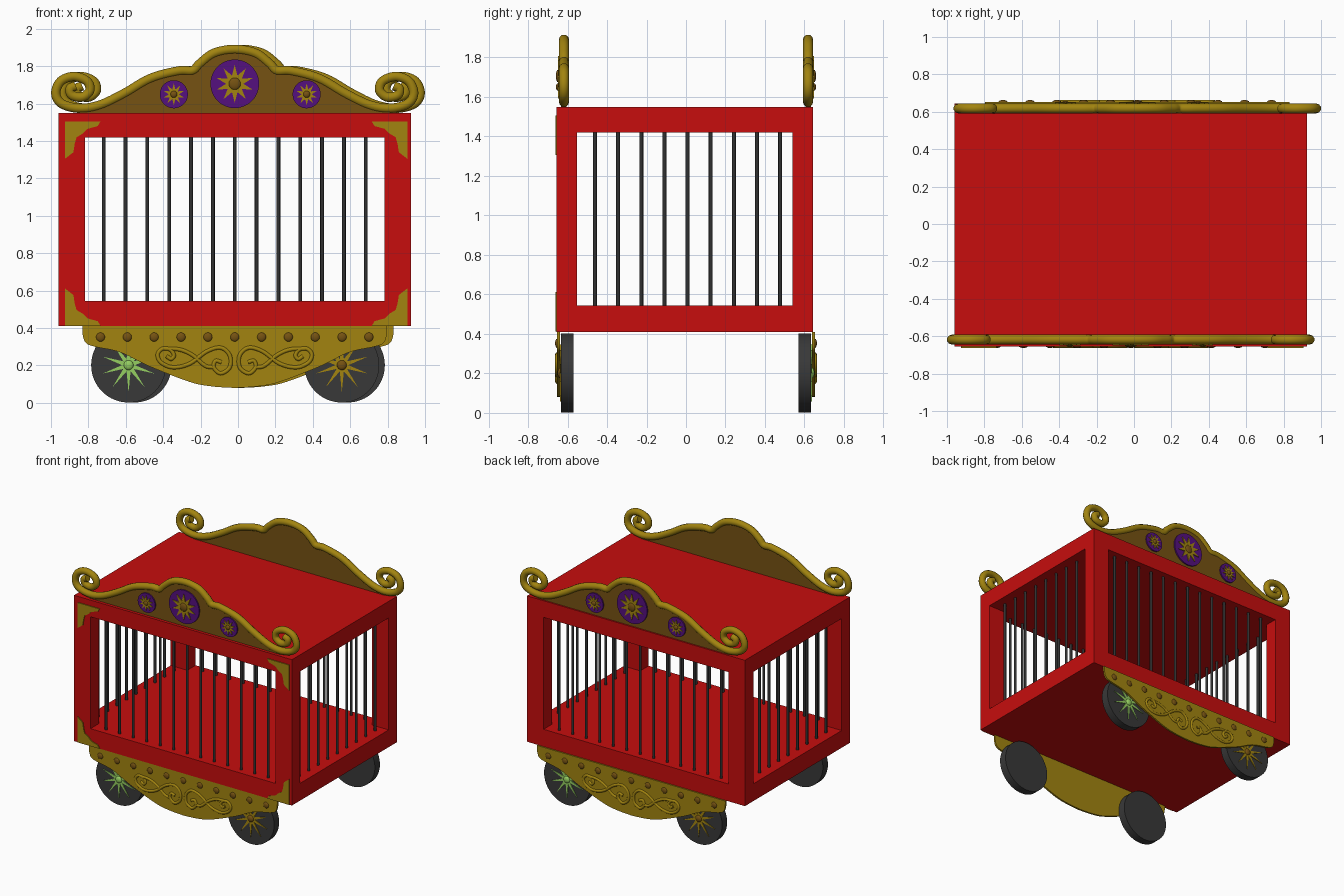
import bpy, bmesh, math
from mathutils import Matrix, Vector

if "Cube" in bpy.data.objects:
    bpy.data.objects.remove(bpy.data.objects["Cube"], do_unlink=True)


def material(name, rgb):
    m = bpy.data.materials.new(name)
    m.use_nodes = True
    m.diffuse_color = (*rgb, 1)
    m.node_tree.nodes["Principled BSDF"].inputs["Base Color"].default_value = (*rgb, 1)
    return m


RED = material("red_paint", (0.57, 0.004, 0.004))
GOLD = material("gold", (0.36, 0.23, 0.005))
BROWN = material("brown_gold", (0.18, 0.085, 0.006))
PURPLE = material("purple", (0.09, 0.005, 0.21))
GREEN = material("light_green", (0.3, 0.62, 0.12))
TYRE = material("tyre_grey", (0.04, 0.04, 0.04))
IRON = material("iron", (0.03, 0.03, 0.03))

CX = -0.0175   # middle of the body
CY = -0.006


def finish(name, bm, mat, smooth=True):
    bmesh.ops.recalc_face_normals(bm, faces=bm.faces)
    me = bpy.data.meshes.new(name)
    bm.to_mesh(me)
    bm.free()
    me.materials.append(mat)
    ob = bpy.data.objects.new(name, me)
    bpy.context.collection.objects.link(ob)
    if smooth:
        select(ob)
        bpy.ops.object.shade_smooth_by_angle(angle=math.radians(40))
    return ob


def select(ob):
    bpy.ops.object.select_all(action='DESELECT')
    ob.select_set(True)
    bpy.context.view_layer.objects.active = ob


def box(bm, x0, x1, y0, y1, z0, z1):
    size = Matrix.Diagonal((x1 - x0, y1 - y0, z1 - z0, 1))
    mid = Matrix.Translation(((x0 + x1) / 2, (y0 + y1) / 2, (z0 + z1) / 2))
    bmesh.ops.create_cube(bm, size=1, matrix=mid @ size)


def add_plate(bm, pts, y0, y1):
    """Extrude an x-z outline from y0 to y1."""
    face = bm.faces.new([bm.verts.new((x, y0, z)) for x, z in pts])
    ext = bmesh.ops.extrude_face_region(bm, geom=[face], use_keep_orig=True)
    moved = [g for g in ext["geom"] if isinstance(g, bmesh.types.BMVert)]
    bmesh.ops.translate(bm, verts=moved, vec=(0, y1 - y0, 0))


def plate(name, pts, y0, y1, mat):
    bm = bmesh.new()
    add_plate(bm, pts, y0, y1)
    return finish(name, bm, mat)


def ring(cx, cz, r, n=48, inner=None):
    """Circle outline, or a star when an inner radius is given."""
    out = []
    for i in range(n):
        a = math.pi / 2 + i * math.tau / n
        rad = inner if inner and i % 2 else r
        out.append((cx + rad * math.cos(a), cz + rad * math.sin(a)))
    return out


def domes(name, centres, r, y, depth, mat):
    bm = bmesh.new()
    for x, z in centres:
        m = Matrix.Translation((x, y, z)) @ Matrix.Diagonal((r, depth, r, 1))
        bmesh.ops.create_uvsphere(bm, u_segments=16, v_segments=10, radius=1, matrix=m)
    return finish(name, bm, mat)


def curve(pts, steps=6):
    """Smooth path through the points."""
    p = [Vector(q) for q in pts]
    p = [2 * p[0] - p[1]] + p + [2 * p[-1] - p[-2]]
    out = []
    for a, b, c, d in zip(p, p[1:], p[2:], p[3:]):
        for i in range(steps):
            t = i / steps
            out.append((2 * b + (c - a) * t + (2 * a - 5 * b + 4 * c - d) * t * t
                        + (3 * b - a - 3 * c + d) * t ** 3) / 2)
    return [tuple(v) for v in out + [p[-2]]]


def mirrored(half):
    """Full outline from a right half that starts on the middle line."""
    return [(CX - x, z) for x, z in reversed(half[1:])] + [(CX + x, z) for x, z in half]


def tube(name, pts, y, r, mat):
    cu = bpy.data.curves.new(name, 'CURVE')
    cu.dimensions = '3D'
    cu.bevel_depth = r
    cu.bevel_resolution = 3
    cu.use_fill_caps = True
    sp = cu.splines.new('POLY')
    sp.points.add(len(pts) - 1)
    for q, (x, z) in zip(sp.points, pts):
        q.co = (x, y, z, 1)
    cu.materials.append(mat)
    ob = bpy.data.objects.new(name, cu)
    bpy.context.collection.objects.link(ob)
    select(ob)
    bpy.ops.object.convert(target='MESH')
    bpy.ops.object.shade_smooth_by_angle(angle=math.radians(60))
    return bpy.context.object


# Body: floor, roof and corner posts
X0, X1, Y0, Y1 = -0.96, 0.925, -0.655, 0.643
bm = bmesh.new()
box(bm, X0, X1, Y0, Y1, 0.41, 0.545)
box(bm, X0, X1, Y0, Y1, 1.42, 1.55)
for x in (X0, X1 - 0.143):
    for y in (Y0, Y1 - 0.103):
        box(bm, x, x + 0.143, y, y + 0.103, 0.545, 1.42)
finish("body_frame", bm, RED, smooth=False)

# Cage bars
spots = [(CX + i * 0.1168, CY + s * 0.597) for i in range(-6, 7) for s in (-1, 1)]
spots += [(CX + s * 0.87, 0.008 + i * 0.1172) for i in range(-4, 5) for s in (-1, 1)]
bm = bmesh.new()
for x, y in spots:
    bmesh.ops.create_cone(bm, segments=12, radius1=0.01, radius2=0.01, depth=0.9, cap_ends=True,
                          matrix=Matrix.Translation((x, y, 0.982)))
finish("cage_bars", bm, IRON)

# Corner brackets, on the front only
corner = [(0, 0), (0.19, 0), (0.175, 0.025), (0.12, 0.04), (0.095, 0.065),
          (0.062, 0.085), (0.052, 0.12), (0.045, 0.165), (0, 0.2)]
bm = bmesh.new()
for x, sx in ((-0.925, 1), (0.905, -1)):
    for z, sz in ((0.412, 1), (1.505, -1)):
        add_plate(bm, [(x + sx * u, z + sz * v) for u, v in corner], Y0 + 0.002, Y0 - 0.007)
finish("corner_brackets", bm, GOLD)

side = []   # everything repeated on the back

# Crest: panel with a rolled tube ending in scrolls
hump = [(0, 1.89), (0.11, 1.87), (0.185, 1.815), (0.225, 1.777), (0.3, 1.775),
        (0.45, 1.735), (0.59, 1.655), (0.72, 1.593), (0.83, 1.575)]
scroll = [(0.925, 1.6), (0.957, 1.655), (0.93, 1.72), (0.86, 1.745), (0.79, 1.72),
          (0.775, 1.67), (0.815, 1.635), (0.87, 1.645), (0.88, 1.68), (0.85, 1.695)]
side.append(tube("front_crest_roll", curve(mirrored(hump + scroll)), -0.618, 0.026, GOLD))
outline = [(CX - 0.83, 1.55)] + curve(mirrored(hump)) + [(CX + 0.83, 1.55)]
side.append(plate("front_crest_panel", outline, -0.632, -0.606, BROWN))

# Roundels with stars
for label, x, z, r in (("middle", CX, 1.706, 0.13), ("right", -0.343, 1.65, 0.075),
                       ("left", 0.367, 1.65, 0.075)):
    n = f"front_{label}_roundel"
    side.append(plate(n, ring(x, z, r), -0.642, -0.63, PURPLE))
    side.append(plate(n + "_star", ring(x, z, r * 0.78, 20, r * 0.36), -0.649, -0.64, GOLD))
    side.append(domes(n + "_boss", [(x, z)], r * 0.25, -0.647, 0.012, BROWN))

# Skirt below the body
lower = curve([(0, 0.08), (0.12, 0.088), (0.24, 0.112), (0.455, 0.195), (0.61, 0.27),
               (0.745, 0.3), (0.795, 0.32), (0.812, 0.36), (0.815, 0.41)])
side.append(plate("front_skirt", mirrored(lower), -0.653, -0.639, GOLD))
studs = [(CX + i * 0.1435, 0.352) for i in range(-5, 6)]
side.append(domes("front_skirt_studs", studs, 0.024, -0.652, 0.011, BROWN))

# Scrollwork on the skirt
vine = [(0.365, 0.25), (0.34, 0.235), (0.325, 0.255), (0.345, 0.285), (0.385, 0.29),
        (0.412, 0.26), (0.395, 0.217), (0.33, 0.19), (0.24, 0.21), (0.15, 0.275),
        (0.075, 0.295), (0.027, 0.255), (0.027, 0.19), (0.075, 0.158), (0.112, 0.19),
        (0.102, 0.225), (0.07, 0.217)]
branch = [(0.375, 0.29), (0.294, 0.285), (0.225, 0.255), (0.16, 0.2), (0.115, 0.19)]
for label, s in (("right", -1), ("left", 1)):
    for part, pts in (("vine", vine), ("branch", branch)):
        path = [(CX + s * x, z) for x, z in curve(pts)]
        side.append(tube(f"front_{label}_{part}", path, -0.652, 0.011, GOLD))

# Wheels
for label, x, star in (("right", -0.585, GREEN), ("left", 0.555, GOLD)):
    n = f"front_{label}_wheel"
    z = 0.202
    side.append(plate(n, ring(x, z, 0.2, 64), -0.627, -0.57, TYRE))
    bm = bmesh.new()
    add_plate(bm, ring(x, z, 0.2, 64), -0.632, -0.625)
    bmesh.ops.delete(bm, geom=[f for f in bm.faces if len(f.verts) > 4], context='FACES_ONLY')
    hole = ring(x, z, 0.168, 64)
    add_plate(bm, hole, -0.632, -0.625)
    bmesh.ops.delete(bm, geom=[f for f in bm.faces if len(f.verts) > 4], context='FACES_ONLY')
    rim_edges = [e for e in bm.edges if all(abs(v.co.y + 0.632) < 1e-4 for v in e.verts)]
    bmesh.ops.bridge_loops(bm, edges=rim_edges)
    side.append(finish(n + "_rim", bm, TYRE))
    side.append(plate(n + "_spokes", ring(x, z, 0.145, 20, 0.035), -0.637, -0.626, star))
    side.append(domes(n + "_hub", [(x, z)], 0.026, -0.637, 0.014, GREEN if star == GREEN else BROWN))

# Back: the same parts turned half round
for ob in side:
    twin = ob.copy()
    twin.name = ob.name.replace("front", "back")
    twin.rotation_euler.z = math.pi
    bpy.context.collection.objects.link(twin)
